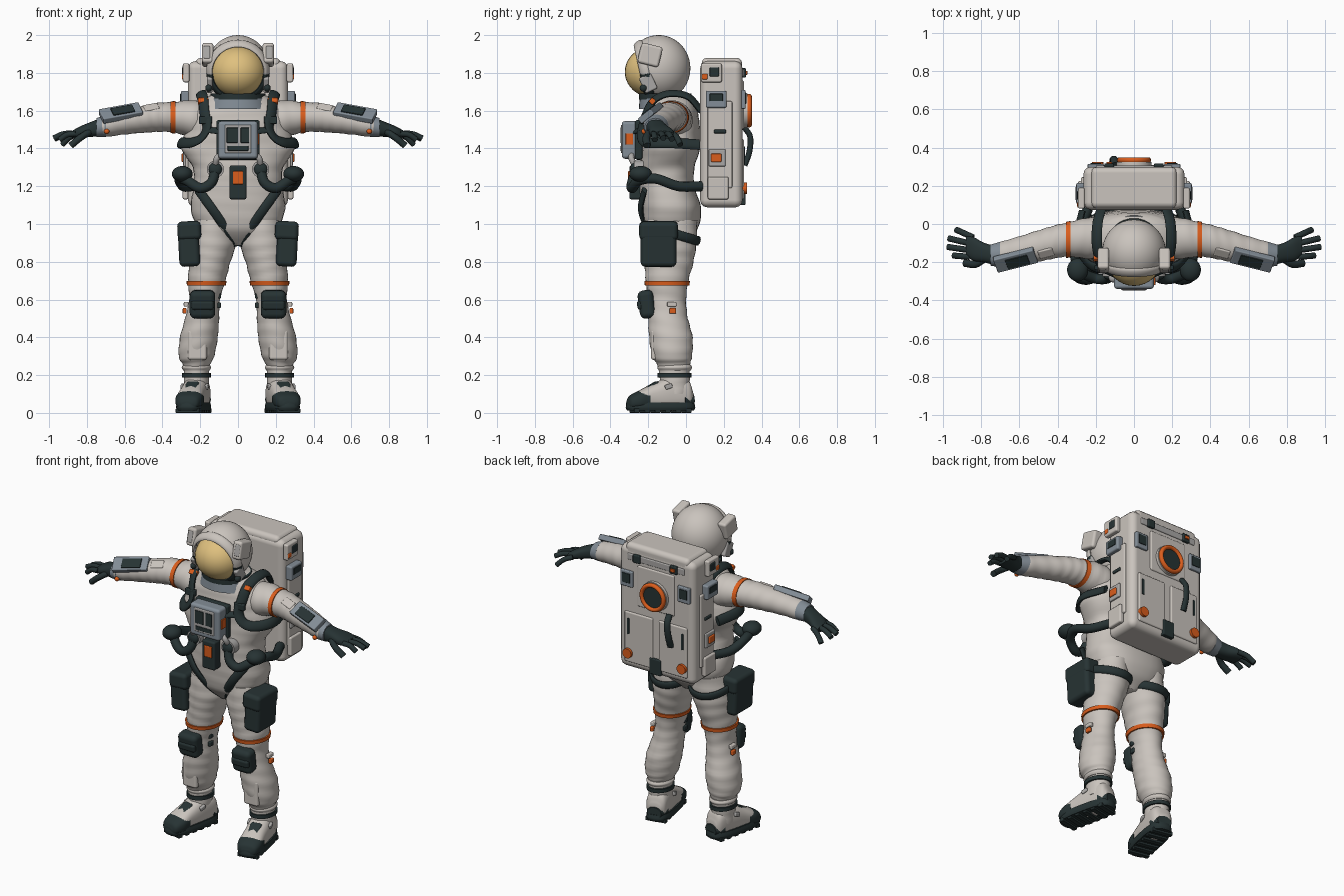
import bpy, bmesh
from math import sin, cos, pi, radians, copysign
from mathutils import Vector, Matrix, Euler

if "Cube" in bpy.data.objects:
    bpy.data.objects.remove(bpy.data.objects["Cube"], do_unlink=True)


def material(name, *rgb):
    m = bpy.data.materials.new(name)
    m.use_nodes = True
    m.diffuse_color = (*rgb, 1)
    m.node_tree.nodes["Principled BSDF"].inputs["Base Color"].default_value = (*rgb, 1)
    return m


SUIT = material("warm white fabric", .59, .55, .51)
DARK = material("dark slate rubber", .02, .033, .034)
ORANGE = material("safety orange", .7, .11, .012)
GOLD = material("gold visor", .74, .53, .21)
BLUE = material("blue grey plastic", .23, .27, .31)
GREY = material("soft grey metal", .4, .39, .38)


def finish(bm, name, mat, mirror=False, bevel=0):
    """Turn a bmesh into a smooth object, with optional mirroring and bevel."""
    bmesh.ops.recalc_face_normals(bm, faces=bm.faces[:])
    mesh = bpy.data.meshes.new(name)
    bm.to_mesh(mesh)
    bm.free()
    for poly in mesh.polygons:
        poly.use_smooth = True
    if not bevel:
        mesh.set_sharp_from_angle(angle=radians(45))
    mesh.materials.append(mat)
    ob = bpy.data.objects.new(name, mesh)
    bpy.context.scene.collection.objects.link(ob)
    if mirror:
        ob.modifiers.new("Mirror", "MIRROR").use_mirror_merge = False
    if bevel:
        mod = ob.modifiers.new("Bevel", "BEVEL")
        mod.width, mod.segments, mod.harden_normals = bevel, 3, True
    return ob


def box(name, loc, size, mat, mirror=False, rot=(0, 0, 0), off=(0, 0, 0), bevel=.006):
    """Rounded box; off shifts it along its own rotated axes."""
    bm = bmesh.new()
    turn = Euler([radians(a) for a in rot]).to_matrix().to_4x4()
    mat4 = Matrix.Translation(loc) @ turn @ Matrix.Translation(off) @ Matrix.Diagonal((*size, 1))
    bmesh.ops.create_cube(bm, size=1, matrix=mat4)
    return finish(bm, name, mat, mirror, bevel)


def ball(name, loc, size, mat, mirror=False):
    bm = bmesh.new()
    bmesh.ops.create_uvsphere(bm, u_segments=32, v_segments=20, radius=1,
                              matrix=Matrix.Translation(loc) @ Matrix.Diagonal((*size, 1)))
    return finish(bm, name, mat, mirror)


def disc(name, loc, radius, depth, mat, mirror=False):
    """Cylinder whose axis runs front to back."""
    bm = bmesh.new()
    bmesh.ops.create_cone(bm, cap_ends=True, segments=32, radius1=radius, radius2=radius,
                          depth=depth, matrix=Matrix.Translation(loc) @ Matrix.Rotation(pi / 2, 4, "X"))
    return finish(bm, name, mat, mirror)


def spline(points, steps):
    """Smooth curve through points of any dimension."""
    p = [Vector(q) for q in points]
    p = [p[0] * 2 - p[1]] + p + [p[-1] * 2 - p[-2]]
    out = []
    for a, b, c, d in zip(p, p[1:], p[2:], p[3:]):
        for i in range(steps):
            t = i / steps
            out.append(b + (c - a) * (t / 2) + (a * 2 - b * 5 + c * 4 - d) * (t * t / 2)
                       + (b * 3 - a - c * 3 + d) * (t ** 3 / 2))
    return out + [p[-2]]


def skin(rings, name, mat, mirror=False, closed=False):
    bm = bmesh.new()
    loops = [[bm.verts.new(v) for v in ring] for ring in rings]
    n = len(loops[0])
    for a, b in zip(loops, loops[1:] + loops[:1] if closed else loops[1:]):
        for i in range(n):
            bm.faces.new((a[i], a[(i + 1) % n], b[(i + 1) % n], b[i]))
    if not closed:
        bm.faces.new(loops[0])
        bm.faces.new(loops[-1])
    return finish(bm, name, mat, mirror)


def loft(name, plane, rings, mat, mirror=False, power=2, fold=0, steps=6, place=Matrix()):
    """Rings of (x, y, z, half width, half height) lying in a plane: z, x or y."""
    out = []
    for k, r in enumerate(spline(rings, steps)):
        ring = []
        for i in range(32):
            t = 2 * pi * i / 32
            c, s = [copysign(abs(v) ** (2 / power), v) for v in (cos(t), sin(t))]
            swell = 1 + fold * sin(k * 1.5 + 2 * sin(t + k / 9))
            c, s = c * r[3] * swell, s * r[4] * swell
            d = {"z": (c, s, 0), "x": (0, c, s), "y": (c, 0, s)}[plane]
            ring.append(place @ (Vector(r[:3]) + Vector(d)))
        out.append(ring)
    return skin(out, name, mat, mirror)


def sweep(name, points, width, thick, mat, mirror=False, centre=(0, -.09, 1.3), closed=False, steps=5):
    """Strap or hose along a path, lying flat against a body centre."""
    path = [Vector(p) for p in points] if closed else spline(points, steps)
    rings = []
    for i, p in enumerate(path):
        nxt = path[(i + 1) % len(path)] if closed else path[min(i + 1, len(path) - 1)]
        prv = path[i - 1] if closed or i else p
        tangent = (nxt - prv).normalized()
        normal = p - Vector(centre)
        normal = (normal - tangent * normal.dot(tangent)).normalized()
        side = tangent.cross(normal)
        rings.append([p + normal * thick * cos(a) + side * width * sin(a)
                      for a in [2 * pi * j / 12 for j in range(12)]])
    return skin(rings, name, mat, mirror, closed)


# Torso and collar
loft("torso", "z", [(0, -.08, .89, .06, .07), (0, -.08, .97, .2, .14), (0, -.08, 1.08, .25, .16),
     (0, -.1, 1.2, .235, .145), (0, -.1, 1.3, .24, .145), (0, -.08, 1.4, .3, .155),
     (0, -.08, 1.5, .275, .155), (0, -.08, 1.58, .26, .145), (0, -.08, 1.65, .2, .13),
     (0, -.1, 1.69, .13, .11)], SUIT, power=2.4, fold=.006)
loft("collar", "z", [(0, -.1, 1.61, .17, .15), (0, -.1, 1.665, .155, .145)], BLUE)
loft("neck_ring", "z", [(0, -.11, 1.66, .145, .14), (0, -.11, 1.69, .145, .14)], DARK)

# Helmet shell, open at the front, with visor and rim
head = Vector((0, -.145, 1.825))
gaze, up = Vector((0, -.975, -.22)), Vector((0, -.22, .975))
bm = bmesh.new()
bmesh.ops.create_uvsphere(bm, u_segments=48, v_segments=32, radius=1)
bmesh.ops.delete(bm, geom=[v for v in bm.verts if v.co.z > .44], context="VERTS")
turn = gaze.to_track_quat("Z", "Y").to_matrix().to_4x4()
bm.transform(Matrix.Translation(head) @ Matrix.Diagonal((.166, .168, .175, 1)) @ turn)
finish(bm, "helmet_shell", SUIT)
ball("visor", (0, -.175, 1.805), (.147, .149, .136), GOLD)


def rim(name, start, end, width, thick, mat):
    pts = []
    for i in range(13):
        t = radians(start + (end - start) * i / 12)
        pts.append(head + (gaze * .46 + Vector((.89 * cos(t), 0, 0)) + up * .89 * sin(t)) * .17)
    sweep(name, pts, width, thick, mat, centre=head)


rim("visor_brim", -10, 190, .028, .012, SUIT)
rim("visor_gasket", 185, 355, .03, .014, DARK)
box("helmet_lamp", (.16, -.19, 1.895), (.06, .115, .11), SUIT, True, rot=(-14, 0, 0), bevel=.015)
box("lamp_lens", (.165, -.19, 1.895), (.035, .02, .07), GREY, True, rot=(-14, 0, 0), off=(0, -.05, 0))
box("jaw_clip", (.15, -.2, 1.745), (.03, .07, .09), GREY, True, rot=(25, 0, 0), bevel=.01)
ball("jaw_knob", (.155, -.225, 1.72), (.018, .02, .02), DARK, True)

# Arms with bands, cuffs and wrist panels
loft("arms", "x", [(.14, -.07, 1.53, .1, .1), (.24, -.075, 1.555, .108, .1), (.34, -.08, 1.565, .09, .08),
     (.42, -.095, 1.565, .086, .077), (.5, -.115, 1.555, .082, .072), (.6, -.14, 1.54, .075, .066),
     (.7, -.16, 1.52, .066, .058), (.74, -.163, 1.513, .05, .045)], SUIT, True, fold=.018)
loft("arm_band", "x", [(.332, -.08, 1.565, .096, .086), (.357, -.083, 1.565, .094, .084)], ORANGE, True)
loft("cuff", "x", [(.7, -.16, 1.52, .067, .06), (.75, -.163, 1.51, .055, .05)], BLUE, True)
slope = (37, 10, -14)
box("wrist_panel", (.62, -.187, 1.588), (.22, .09, .035), BLUE, True, rot=slope)
box("wrist_screen", (.61, -.187, 1.588), (.12, .06, .01), DARK, True, rot=slope, off=(0, 0, .018), bevel=.002)
box("sleeve_tag", (.46, -.15, 1.615), (.08, .05, .02), SUIT, True, rot=slope)
ball("wrist_button", (.695, -.222, 1.49), (.014, .014, .014), ORANGE, True)

# Gloves
loft("palm", "x", [(.74, -.162, 1.51, .05, .046), (.79, -.148, 1.498, .052, .038),
     (.84, -.13, 1.485, .062, .03), (.88, -.115, 1.472, .05, .02)], DARK, True, power=2.5)
for i, (reach, drop) in enumerate([(.945, 1.445), (.975, 1.455), (.97, 1.45), (.93, 1.42)]):
    base = Vector((.86 - .006 * i, -.172 + .034 * i, 1.478))
    tip = Vector((reach, -.165 + .045 * i, drop))
    sweep("finger", [base, base.lerp(tip, .55) + Vector((0, 0, .012)), tip], .016, .015, DARK, True,
          centre=(.8, -.1, 0))
sweep("thumb", [(.78, -.18, 1.49), (.83, -.21, 1.46), (.885, -.205, 1.415)], .02, .018, DARK, True)

# Legs with bands, pads and pouches
loft("legs", "z", [(.13, -.08, 1.02, .1, .14), (.135, -.085, .9, .125, .14), (.15, -.09, .8, .11, .13),
     (.165, -.1, .7, .099, .113), (.177, -.1, .6, .082, .1), (.19, -.095, .5, .09, .105),
     (.207, -.08, .4, .1, .115), (.22, -.073, .3, .094, .105), (.22, -.065, .25, .07, .085),
     (.22, -.06, .19, .066, .08), (.222, -.06, .1, .066, .08)], SUIT, True, fold=.016)
loft("thigh_band", "z", [(.168, -.1, .675, .103, .118), (.166, -.1, .698, .106, .121)], ORANGE, True)
loft("ankle_strap", "z", [(.22, -.06, .188, .076, .09), (.22, -.06, .212, .076, .09)], DARK, True)
loft("ankle_roll", "z", [(.22, -.06, .225, .07, .085), (.22, -.06, .24, .078, .092),
     (.22, -.06, .255, .07, .085)], SUIT, True)
box("thigh_pouch", (.26, -.145, .885), (.11, .19, .22), DARK, True, rot=(0, 3, 0), bevel=.025)
box("pouch_flap", (.258, -.145, .965), (.125, .205, .1), DARK, True, rot=(0, 3, 0), bevel=.025)
sweep("thigh_strap", [(.135 + .128 * cos(t), -.085 + .15 * sin(t), .955 - .045 * sin(t))
      for t in [radians(a) for a in range(-30, 181, 15)]], .025, .012, DARK, True,
      centre=(.135, -.085, .95), steps=2)
box("knee_pad", (.188, -.208, .575), (.135, .085, .15), DARK, True, rot=(8, 0, 0), bevel=.03)
box("knee_ridge", (.188, -.208, .575), (.12, .09, .05), DARK, True, rot=(8, 0, 0), off=(0, -.006, 0), bevel=.015)
box("shin_tag", (.283, -.07, .54), (.02, .035, .03), ORANGE, True)
box("shin_tag_frame", (.275, -.075, .575), (.025, .05, .025), SUIT, True)
for z in (.57, .62):
    box("inner_knee_clip", (.105, -.13, z), (.03, .035, .03), DARK, True)
box("shin_panel", (.215, -.165, .36), (.1, .04, .16), SUIT, True, bevel=.015)

# Boots, turned slightly outward
foot = Matrix.Translation((.235, -.135, 0)) @ Matrix.Rotation(radians(12), 4, "Z")
loft("boot_upper", "y", [(0, .17, .08, .04, .04), (0, .14, .1, .062, .08), (0, .05, .1, .068, .09),
     (0, -.04, .085, .068, .07), (0, -.12, .07, .068, .045), (0, -.17, .06, .04, .02)],
     SUIT, True, power=2.6, place=foot)
loft("boot_toe_cap", "y", [(0, -.07, .072, .071, .055), (0, -.12, .065, .073, .05),
     (0, -.165, .055, .058, .035), (0, -.18, .045, .03, .015)], DARK, True, power=2.6, place=foot)
loft("boot_sole", "z", [(0, 0, .012, .072, .178), (0, 0, .03, .077, .185), (0, 0, .055, .073, .18)],
     DARK, True, power=3, place=foot)
loft("boot_heel", "y", [(0, .12, .07, .068, .045), (0, .176, .065, .045, .035)], DARK, True, place=foot)
for i in range(6):
    spot = foot @ Vector((0, -.14 + i * .056, .012))
    box("sole_lug", spot, (.13, .03, .024), DARK, True, rot=(0, 0, 12), bevel=.004)
box("boot_tongue", foot @ Vector((0, -.05, .135)), (.07, .09, .03), DARK, True, rot=(30, 0, 12), bevel=.012)
box("boot_strap", foot @ Vector((0, .03, .14)), (.15, .04, .025), GREY, True, rot=(18, 0, 12))

# Harness, hoses and hip gear
sweep("shoulder_strap", [(.17, .08, 1.6), (.19, .01, 1.675), (.195, -.09, 1.69), (.185, -.17, 1.655),
      (.176, -.213, 1.58), (.165, -.23, 1.51), (.195, -.23, 1.455), (.25, -.195, 1.43),
      (.305, -.09, 1.43), (.27, .07, 1.42)], .03, .015, DARK, True)
box("strap_tag", (.185, -.178, 1.65), (.055, .03, .03), ORANGE, True, rot=(-40, 0, 0))
box("strap_buckle", (.172, -.228, 1.55), (.07, .025, .04), DARK, True)
sweep("chest_strap", [(.09, -.27, 1.49), (.17, -.235, 1.5)], .02, .01, DARK, True)
sweep("hip_hose", [(.12, -.26, 1.29), (.14, -.285, 1.22), (.2, -.285, 1.19), (.27, -.25, 1.23),
      (.31, -.16, 1.24), (.29, -.04, 1.2), (.24, .08, 1.2)], .027, .027, DARK, True)
ball("hip_pod", (.295, -.24, 1.265), (.055, .06, .042), DARK, True)
disc("hose_port", (.12, -.25, 1.29), .045, .05, GREY, True)
ball("hose_cap", (.12, -.275, 1.29), (.035, .02, .035), DARK, True)
sweep("feed_hose", [(.12, -.27, 1.31), (.11, -.29, 1.35), (.07, -.28, 1.38)], .016, .016, GREY, True)
sweep("groin_strap", [(.21, -.22, 1.18), (.13, -.24, 1.07), (.055, -.195, .96), (.008, -.13, .89)],
      .025, .013, DARK, True, centre=(.05, -.05, 1.05))

# Chest unit and belt unit
box("chest_unit", (0, -.295, 1.445), (.21, .09, .2), BLUE, bevel=.018)
box("chest_back_plate", (0, -.25, 1.445), (.23, .04, .21), DARK, bevel=.012)
box("chest_face", (0, -.337, 1.45), (.14, .015, .15), GREY)
for x, z, w, h in ((-.03, 1.47, .06, .08), (.037, 1.47, .045, .08), (0, 1.4, .11, .025)):
    box("chest_display", (x, -.344, z), (w, .008, h), DARK, bevel=.002)
box("chest_side_key", (.106, -.3, 1.45), (.012, .04, .06), ORANGE, bevel=.003)
box("belt_unit", (0, -.265, 1.22), (.09, .07, .18), DARK, bevel=.012)
box("belt_light", (0, -.3, 1.245), (.055, .015, .07), ORANGE, bevel=.005)

# Backpack body
box("pack_body", (0, .187, 1.475), (.53, .225, .775), SUIT, bevel=.04)
box("pack_cap", (0, .19, 1.81), (.45, .215, .14), SUIT, bevel=.03)
box("pack_lower_panel", (.12, .297, 1.29), (.2, .022, .32), SUIT, True, bevel=.01)
box("pack_upper_panel", (0, .297, 1.63), (.26, .02, .26), SUIT, bevel=.01)
box("pack_top_bar", (0, .297, 1.8), (.4, .02, .04), GREY)
disc("vent_housing", (0, .305, 1.6), .092, .04, SUIT)
disc("vent_grille", (0, .32, 1.6), .072, .03, DARK)
sweep("vent_ring", [(.076 * cos(a), .334, 1.6 + .076 * sin(a)) for a in [pi * i / 18 for i in range(36)]],
      .015, .013, ORANGE, centre=(0, .33, 1.6), closed=True)
sweep("pack_handle", [(-.1, .31, 1.51), (-.105, .34, 1.46), (-.11, .335, 1.38), (-.11, .31, 1.31)],
      .02, .015, DARK)
disc("pack_knob", (.19, .312, 1.19), .03, .024, ORANGE, True)
box("pack_slot", (.19, .308, 1.36), (.014, .008, .1), DARK, True, bevel=.002)
box("pack_latch", (0, .3, 1.15), (.08, .03, .1), DARK)
box("pack_screen_frame", (.2, .3, 1.66), (.085, .03, .1), BLUE, True)
box("pack_screen", (.2, .315, 1.665), (.055, .008, .06), DARK, True, bevel=.002)
box("pack_top_clip", (.13, .305, 1.8), (.05, .025, .05), DARK, True)
box("pack_top_light", (-.13, .32, 1.8), (.03, .01, .02), ORANGE, bevel=.003)

# Backpack sides
box("side_panel", (.268, .18, 1.42), (.02, .13, .46), SUIT, True, bevel=.008)
box("side_top_block", (.275, .135, 1.8), (.035, .11, .1), SUIT, True, bevel=.01)
box("side_top_socket", (.29, .15, 1.805), (.014, .05, .05), DARK, True)
box("side_top_light", (.29, .1, 1.78), (.014, .03, .03), ORANGE, True)
box("side_screen_frame", (.28, .16, 1.66), (.045, .11, .09), BLUE, True, bevel=.01)
box("side_screen", (.302, .16, 1.67), (.008, .07, .04), DARK, True, bevel=.002)
box("side_grip", (.28, .18, 1.49), (.014, .065, .02), DARK, True)
box("side_key_frame", (.28, .165, 1.35), (.02, .09, .09), GREY, True)
box("side_key", (.292, .16, 1.35), (.014, .055, .045), ORANGE, True)
box("side_lower_block", (.278, .17, 1.19), (.03, .11, .12), SUIT, True, bevel=.01)
